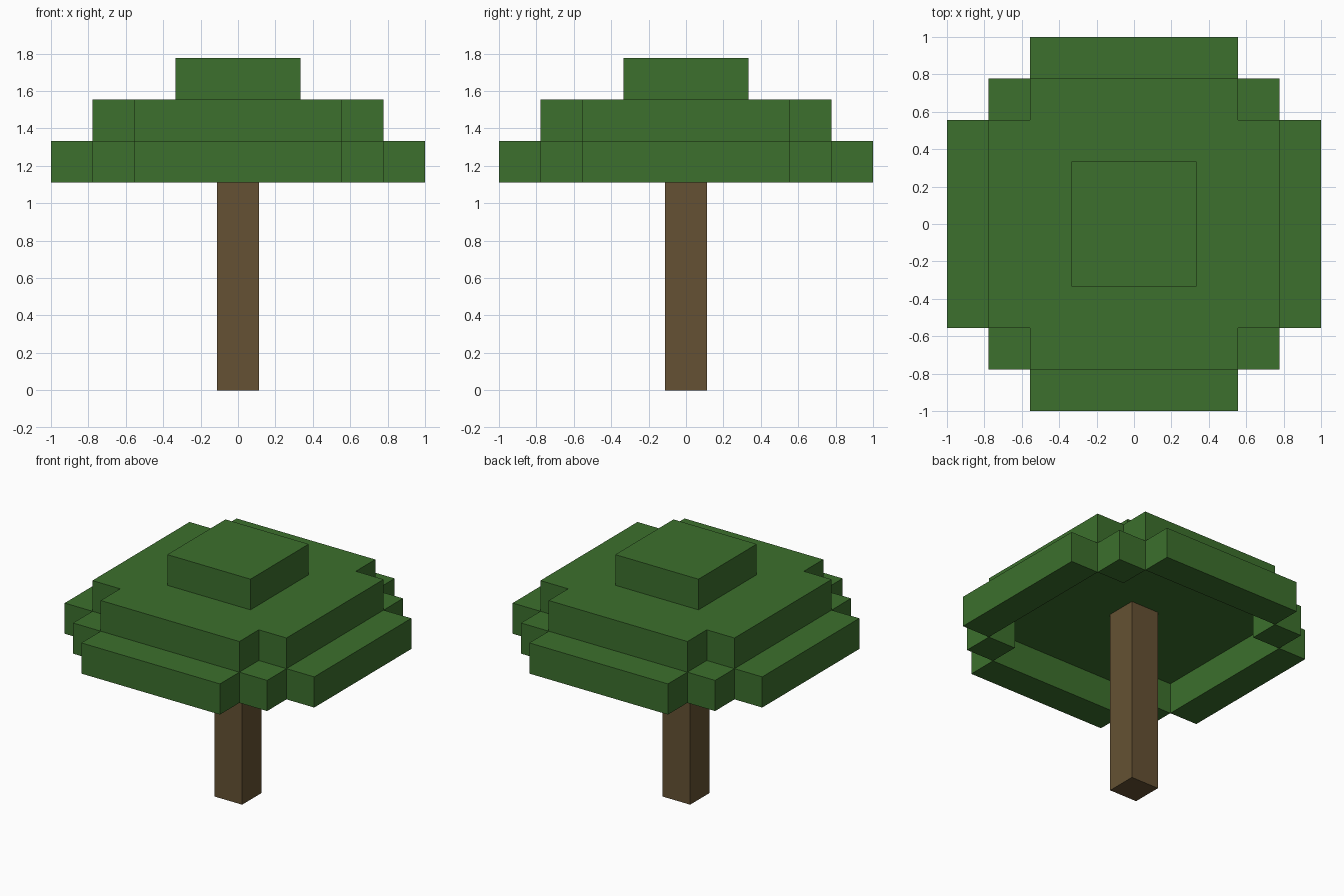
import bpy
import bmesh

U = 1 / 9  # half the width of one block

if "Cube" in bpy.data.objects:
    bpy.data.objects.remove(bpy.data.objects["Cube"], do_unlink=True)


def make_material(name, color):
    mat = bpy.data.materials.new(name)
    mat.use_nodes = True
    mat.diffuse_color = color
    mat.node_tree.nodes["Principled BSDF"].inputs["Base Color"].default_value = color
    return mat


def prism(name, outline, bottom, top, mat):
    """Extrude a plan outline between two heights, all in half blocks."""
    bm = bmesh.new()
    base = bm.faces.new([bm.verts.new((x * U, y * U, bottom * U)) for x, y in outline])
    up = bmesh.ops.extrude_face_region(bm, geom=[base], use_keep_orig=True)
    verts = [v for v in up["geom"] if isinstance(v, bmesh.types.BMVert)]
    bmesh.ops.translate(bm, verts=verts, vec=(0, 0, (top - bottom) * U))
    bmesh.ops.recalc_face_normals(bm, faces=bm.faces)
    mesh = bpy.data.meshes.new(name)
    bm.to_mesh(mesh)
    bm.free()
    mesh.materials.append(mat)
    obj = bpy.data.objects.new(name, mesh)
    bpy.context.collection.objects.link(obj)
    return obj


def rect(x0, x1, y0, y1):
    return [(x0, y0), (x1, y0), (x1, y1), (x0, y1)]


def turn(outline, quarters):
    for _ in range(quarters):
        outline = [(-y, x) for x, y in outline]
    return outline


leaf_green = make_material("leaf green", (0.045, 0.162, 0.026, 1))
bark_brown = make_material("bark brown", (0.130, 0.083, 0.033, 1))

# Trunk, reaching up through the hollow lower leaves
prism("trunk", rect(-1, 1, -1, 1), 0, 12, bark_brown)

# Lower leaf ring: a bar on each side and a block in each corner
for i, (side, corner) in enumerate([("left", "back_left"), ("back", "back_right"),
                                    ("right", "front_right"), ("front", "front_left")]):
    prism("leaf_bar_" + side, turn(rect(7, 9, -5, 5), i), 10, 12, leaf_green)
    prism("leaf_corner_" + corner, turn(rect(5, 7, 5, 7), i), 10, 12, leaf_green)

# Middle leaf layer: a square with notched corners
notched = [p for i in range(4) for p in turn([(7, -5), (7, 5), (5, 5)], i)]
prism("leaf_middle", notched, 12, 14, leaf_green)

# Top leaf block
prism("leaf_top", rect(-3, 3, -3, 3), 14, 16, leaf_green)
